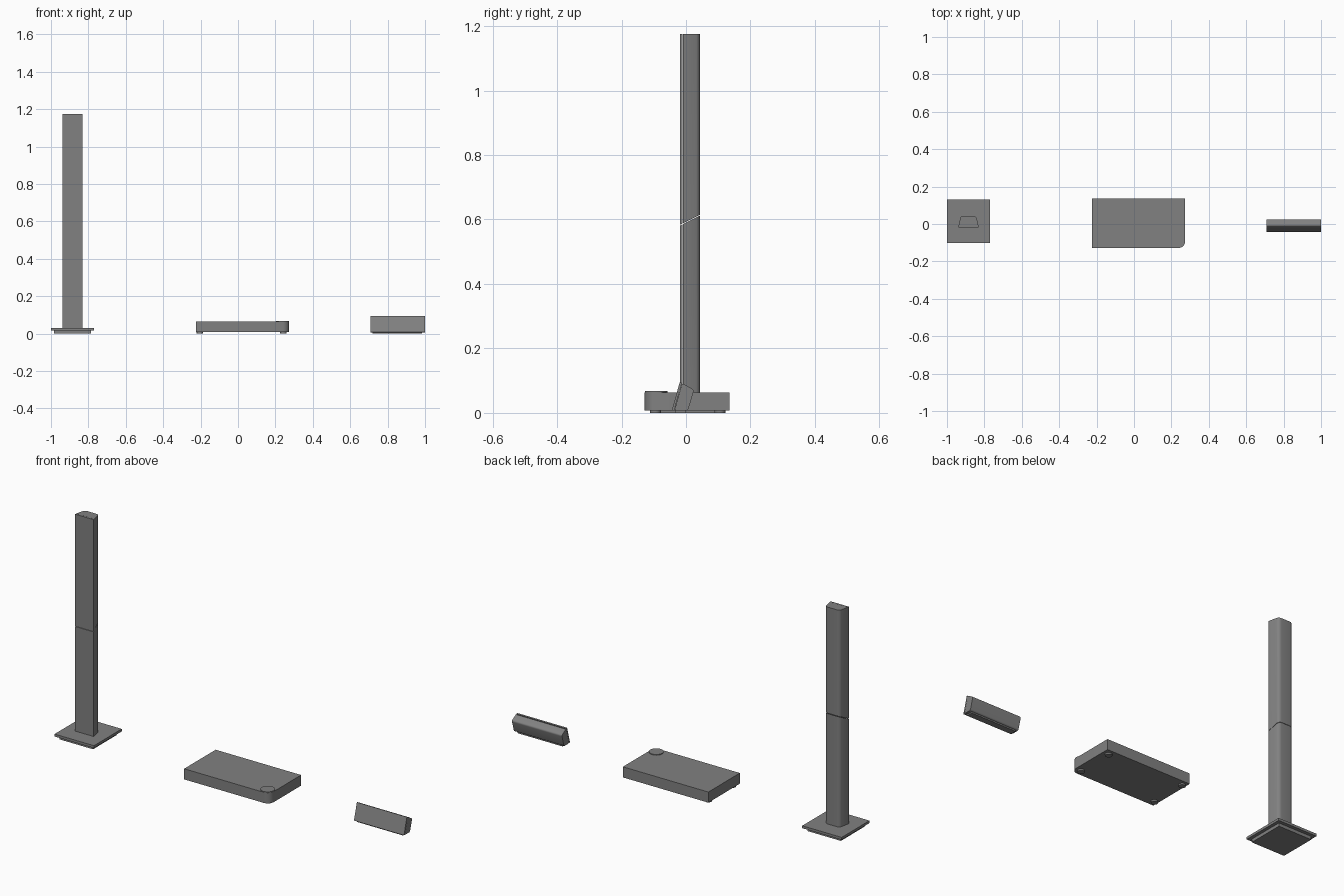
import bpy, math
from mathutils import Vector

cube = bpy.data.objects.get("Cube")
if cube:
    bpy.data.objects.remove(cube)

grey = bpy.data.materials.new("mid grey")
grey.use_nodes = True
colour = (0.22, 0.22, 0.22, 1)
grey.diffuse_color = colour
grey.node_tree.nodes["Principled BSDF"].inputs["Base Color"].default_value = colour


def finish(name, verts, faces, smooth=False):
    mesh = bpy.data.meshes.new(name)
    mesh.from_pydata(verts, [], faces)
    mesh.materials.append(grey)
    obj = bpy.data.objects.new(name, mesh)
    bpy.context.collection.objects.link(obj)
    if smooth:
        bpy.ops.object.select_all(action='DESELECT')
        obj.select_set(True)
        bpy.context.view_layer.objects.active = obj
        bpy.ops.object.shade_smooth_by_angle(angle=math.radians(30))
    return obj


def prism(name, outline, lower, upper, smooth=False):
    """Join two copies of a counter-clockwise outline, placed by lower and upper."""
    n = len(outline)
    verts = [lower(a, b) for a, b in outline] + [upper(a, b) for a, b in outline]
    faces = [tuple(reversed(range(n))), tuple(range(n, 2 * n))]
    faces += [(i, (i + 1) % n, n + (i + 1) % n, n + i) for i in range(n)]
    return finish(name, verts, faces, smooth)


def upright(name, outline, low, high, smooth=False):
    return prism(name, outline, lambda x, y: (x, y, low), lambda x, y: (x, y, high), smooth)


def sideways(name, outline, left, right, smooth=False):
    return prism(name, outline, lambda y, z: (left, y, z), lambda y, z: (right, y, z), smooth)


def rect(x0, x1, y0, y1):
    return [(x0, y0), (x1, y0), (x1, y1), (x0, y1)]


def arc(cx, cy, r, start, end, steps):
    angles = [math.radians(start + (end - start) * i / steps) for i in range(steps + 1)]
    return [(cx + r * math.cos(a), cy + r * math.sin(a)) for a in angles]


def rounded(points, r, steps=4):
    """Round the corners of an outline with short quadratic curves."""
    result = []
    for i, p in enumerate(points):
        p = Vector(p)
        a = p + (Vector(points[i - 1]) - p).normalized() * r
        b = p + (Vector(points[(i + 1) % len(points)]) - p).normalized() * r
        for k in range(steps + 1):
            t = k / steps
            result.append(tuple(a * (1 - t) ** 2 + p * 2 * t * (1 - t) + b * t ** 2))
    return result


# Tower speaker: stepped base, two stacked sections with a sloping joint
tx = -0.885
upright("tower_base_foot", rect(tx - 0.098, tx + 0.098, -0.085, 0.112), 0, 0.017)
upright("tower_base_plate", rect(tx - 0.115, tx + 0.115, -0.102, 0.13), 0.017, 0.03)


def joint(y):
    return 0.587 + 0.5 * (y + 0.01)


back = arc(tx + 0.025, 0.023, 0.021, 25, 90, 5)
back += [(2 * tx - x, y) for x, y in reversed(back)]
body = [(tx - 0.053, -0.01), (tx + 0.053, -0.01)] + back
grille = rect(tx - 0.053, tx + 0.053, -0.018, -0.0105)
for part, outline, smooth in (("body", body, True), ("grille", grille, False)):
    prism("tower_lower_" + part, outline, lambda x, y: (x, y, 0.03),
          lambda x, y: (x, y, joint(y) - 0.001), smooth)
    prism("tower_upper_" + part, outline, lambda x, y: (x, y, joint(y) + 0.001),
          lambda x, y: (x, y, 1.175), smooth)

# Flat console: one rounded front corner with a round knob, four feet
knob_x, knob_y, knob_r = 0.238, -0.092, 0.036
case = [(-0.225, -0.128)] + arc(knob_x, knob_y, knob_r, -90, 0, 10)
case += [(0.274, 0.135), (-0.225, 0.135)]
upright("console_case", case, 0.008, 0.064, True)
upright("console_knob", arc(knob_x, knob_y, knob_r - 0.001, 0, 348.75, 31), 0.06, 0.068, True)
for x in (-0.204, 0.242):
    for y in (-0.095, 0.105):
        upright("console_foot", arc(x, y, 0.017, 0, 345, 23), 0, 0.009, True)

# Small centre speaker: leaning wedge with a front grille and a foot pad
wedge = rounded([(-0.036, 0.007), (0.006, 0.007), (0.025, 0.071), (-0.012, 0.093)], 0.008)
sideways("centre_body", wedge, 0.708, 1.0, True)
sideways("centre_grille", [(-0.044, 0.008), (-0.037, 0.007), (-0.0125, 0.093), (-0.0195, 0.095)],
         0.708, 1.0)
upright("centre_foot_pad", rect(0.72, 0.985, -0.034, 0.0), 0, 0.009)
